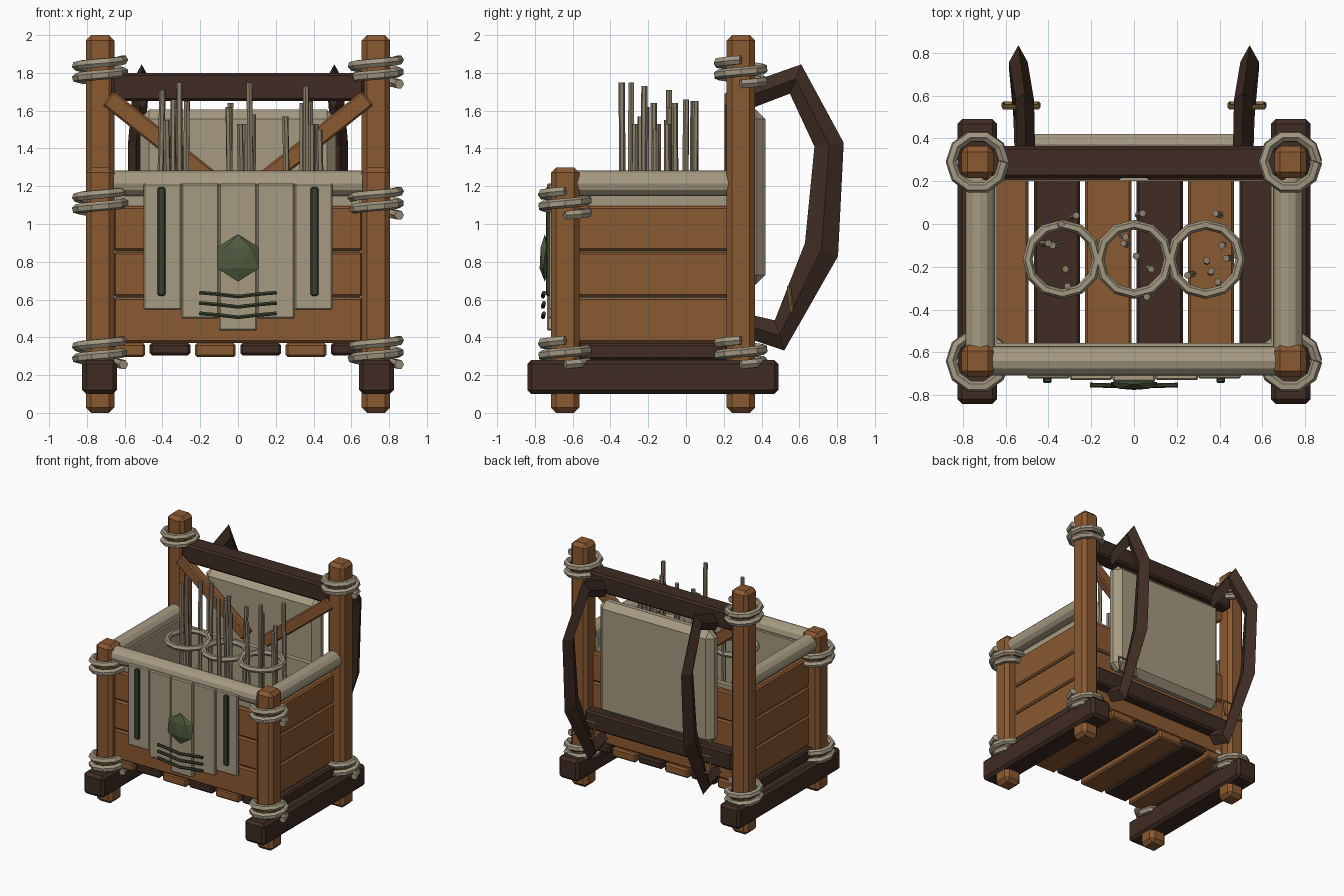
import bpy, math, random
from mathutils import Vector

if "Cube" in bpy.data.objects:
    bpy.data.objects.remove(bpy.data.objects["Cube"])

random.seed(4)


def mat(name, r, g, b):
    m = bpy.data.materials.new(name)
    m.diffuse_color = (r, g, b, 1)
    m.use_nodes = True
    m.node_tree.nodes["Principled BSDF"].inputs["Base Color"].default_value = m.diffuse_color
    return m


WOOD = mat("wood", .255, .10, .032)
DARK = mat("dark_wood", .05, .025, .017)
CANVAS = mat("canvas", .38, .32, .22)
ROPE = mat("rope", .36, .31, .22)
STICK = mat("stick", .27, .22, .15)
GREEN = mat("green", .08, .105, .05)
DEEP = mat("deep_green", .04, .055, .028)
BRASS = mat("brass", .2, .12, .04)


def finish(o, name, m):
    o.name = name
    o.data.materials.append(m)
    return o


def box(name, x, y, z, m, bevel=.012, rot=(0, 0, 0)):
    """Chamfered box from (min, max) ranges."""
    c = [(a + b) / 2 for a, b in (x, y, z)]
    bpy.ops.mesh.primitive_cube_add(size=1, location=c, rotation=rot)
    o = bpy.context.object
    s = Vector([b - a for a, b in (x, y, z)])
    for v in o.data.vertices:
        v.co = v.co * s
    if bevel:
        b = o.modifiers.new("chamfer", 'BEVEL')
        b.width, b.segments = bevel, 1
    return finish(o, name, m)


def rod(name, a, b, r, m, sides=6):
    a, b = Vector(a), Vector(b)
    bpy.ops.mesh.primitive_cylinder_add(vertices=sides, radius=r, depth=(b - a).length,
                                        location=(a + b) / 2)
    o = bpy.context.object
    o.rotation_euler = (b - a).to_track_quat('Z', 'Y').to_euler()
    return finish(o, name, m)


def tube(name, pts, r, m, res=1, closed=False):
    cu = bpy.data.curves.new(name, 'CURVE')
    cu.dimensions = '3D'
    s = cu.splines.new('POLY')
    s.points.add(len(pts) - 1)
    for p, co in zip(s.points, pts):
        p.co = (*co, 1)
    s.use_smooth, s.use_cyclic_u = False, closed
    cu.bevel_depth, cu.bevel_resolution, cu.use_fill_caps = r, res, True
    o = bpy.data.objects.new(name, cu)
    bpy.context.collection.objects.link(o)
    return finish(o, name, m)


def lashing(x, y, z):
    """Two turns of rope round a post."""
    pts = []
    for i in range(21):
        a = i * math.tau / 10
        pts.append((x + .124 * math.cos(a), y + .124 * math.sin(a), z - .064 + .0064 * i))
    tube("rope_lashing", pts, .026, ROPE)


def strap(sx):
    """Carry strap: diamond section swept in the yz plane."""
    # outer y, outer z, inner y, inner z, x
    rows = [(.34, 1.75, .34, 1.61, .505), (.61, 1.845, .55, 1.69, .51), (.835, 1.43, .68, 1.41, .54),
            (.805, .83, .63, .90, .54), (.52, .33, .47, .49, .52), (.34, .39, .34, .52, .515)]
    w = .043
    verts, faces = [], []
    for oy, oz, iy, iz, x in rows:
        my, mz = (oy + iy) / 2, (oz + iz) / 2
        verts += [(sx * x, oy, oz), (sx * (x + w), my, mz), (sx * x, iy, iz), (sx * (x - w), my, mz)]
    for i in range(len(rows) - 1):
        for k in range(4):
            q = [i * 4 + k, i * 4 + (k + 1) % 4, i * 4 + 4 + (k + 1) % 4, i * 4 + 4 + k]
            faces.append(q if sx < 0 else q[::-1])
    n = len(verts)
    caps = [[3, 2, 1, 0], [n - 4, n - 3, n - 2, n - 1]]
    faces += caps if sx < 0 else [c[::-1] for c in caps]
    me = bpy.data.meshes.new("carry_strap")
    me.from_pydata(verts, [], faces)
    o = bpy.data.objects.new("carry_strap", me)
    bpy.context.collection.objects.link(o)
    finish(o, "carry_strap", DARK)


PX, FY, BY = .73, -.64, .29
planks = [(.37, .611), (.616, .852), (.857, 1.095)]

for s in (-1, 1):
    def mx(a, b):
        return tuple(sorted((s * a, s * b)))
    # posts, skids and side rails
    box("front_post", mx(.655, .805), (FY - .075, FY + .075), (0, 1.3), WOOD, .028)
    box("back_post", mx(.655, .805), (BY - .075, BY + .075), (0, 2), WOOD, .028)
    box("skid", mx(.64, .825), (-.84, .49), (.10, .28), DARK, .022)
    box("side_rail", mx(.66, .76), (-.57, .22), (.28, .37), DARK)
    # side walls, lining and rolled rim
    for z in planks:
        box("side_plank", mx(.66, .72), (-.58, .23), z, WOOD)
    box("side_lining", mx(.64, .68), (-.6, .23), (.37, 1.2), CANVAS, 0)
    rod("side_rim", (s * .72, -.58, 1.215), (s * .72, .225, 1.215), .068, CANVAS, 12)
    # rope lashings
    for y, z in ((FY, .32), (FY, 1.11), (BY, .32), (BY, 1.805)):
        lashing(s * PX, y, z)
    # diagonal brace
    box("brace", (s * .385 - .385, s * .385 + .385), (.205, .275), (1.38, 1.475), WOOD, .01,
        (0, -s * math.atan2(.42, .53), 0))
    # strap and buckle
    strap(s)
    frame = [(s * .445, .562, .54), (s * .61, .562, .54), (s * .61, .545, .67), (s * .445, .545, .67)]
    tube("strap_buckle", frame, .011, BRASS, 0, True)
    # green ribbon on the flap
    box("flap_ribbon", mx(.385, .425), (-.742, -.71), (.62, 1.195), DEEP, .006)

# front and back walls
for z in planks:
    box("front_plank", (-.66, .66), (-.67, -.61), z, WOOD)
    box("back_plank", (-.66, .66), (.225, .28), z, WOOD)
box("front_lining", (-.645, .645), (-.64, -.555), (.375, 1.2), CANVAS, 0)
box("back_lining", (-.645, .645), (.2, .24), (.37, 1.13), CANVAS, 0)
rod("front_rim", (-.66, FY, 1.215), (.66, FY, 1.215), .068, CANVAS, 12)

# floor slats
for i in range(6):
    x = -.6 + .24 * i
    box("floor_slat", (x - .108, x + .108), (-.66, .30), (.295 + .01 * (i % 2), .37), (WOOD, DARK)[i % 2], .012)

# back beams and pad
box("top_beam", (-.67, .67), (.215, .365), (1.65, 1.8), DARK, .015)
box("lower_beam", (-.67, .67), (.25, .365), (.5, .65), DARK, .015)
box("back_pad", (-.52, .52), (.285, .42), (.68, 1.605), CANVAS, .05)

# front flap of overlapping strips
for i, bottom in enumerate((.545, .5, .435, .5, .545)):
    x = -.4 + .2 * i
    y = -.722 - .007 * (2 - abs(i - 2))
    box("flap_strip", (x - .1, x + .1), (y, -.695), (bottom, 1.215), CANVAS, .008)

# gem and three stitched curves
bpy.ops.mesh.primitive_ico_sphere_add(subdivisions=1, radius=.125, location=(0, -.748, .82),
                                      rotation=(0, 0, math.radians(18)))
bpy.ops.object.transform_apply(location=False, rotation=True, scale=False)
gem = finish(bpy.context.object, "flap_gem", GREEN)
gem.scale = (1.02, .24, 1)
for z in (.62, .565, .51):
    pts = [(-.205, -.752, z + .017), (-.1, -.755, z + .008), (0, -.757, z - .004),
           (.1, -.755, z + .008), (.205, -.752, z + .017)]
    tube("flap_cord", pts, .011, DEEP, 1)

# hoops holding bundles of sticks
for x in (-.335, 0, .335):
    bpy.ops.mesh.primitive_torus_add(location=(x, -.165, 1.24), major_segments=12, minor_segments=6,
                                     major_radius=.162, minor_radius=.023)
    finish(bpy.context.object, "stick_hoop", ROPE)
tops = [(-.27, .04, 1.65), (-.34, 0, 1.66), (-.40, -.09, 1.71), (-.38, -.10, 1.55), (-.32, -.21, 1.62),
        (-.31, -.29, 1.75), (.04, .05, 1.53), (-.04, -.06, 1.64), (.01, -.15, 1.53), (-.05, -.09, 1.62),
        (.08, -.21, 1.58), (.06, -.34, 1.75), (.38, .05, 1.65), (.41, -.10, 1.53), (.34, -.17, 1.64),
        (.36, -.22, 1.73), (.25, -.24, 1.57), (.39, -.27, 1.53), (.43, -.16, 1.5)]
for x, y, z in tops:
    lean = Vector((random.uniform(-.03, .03), random.uniform(-.01, .01), 0))
    rod("stick", Vector((x, y, .4)) + lean, (x, y, z), .017, STICK, 6)
